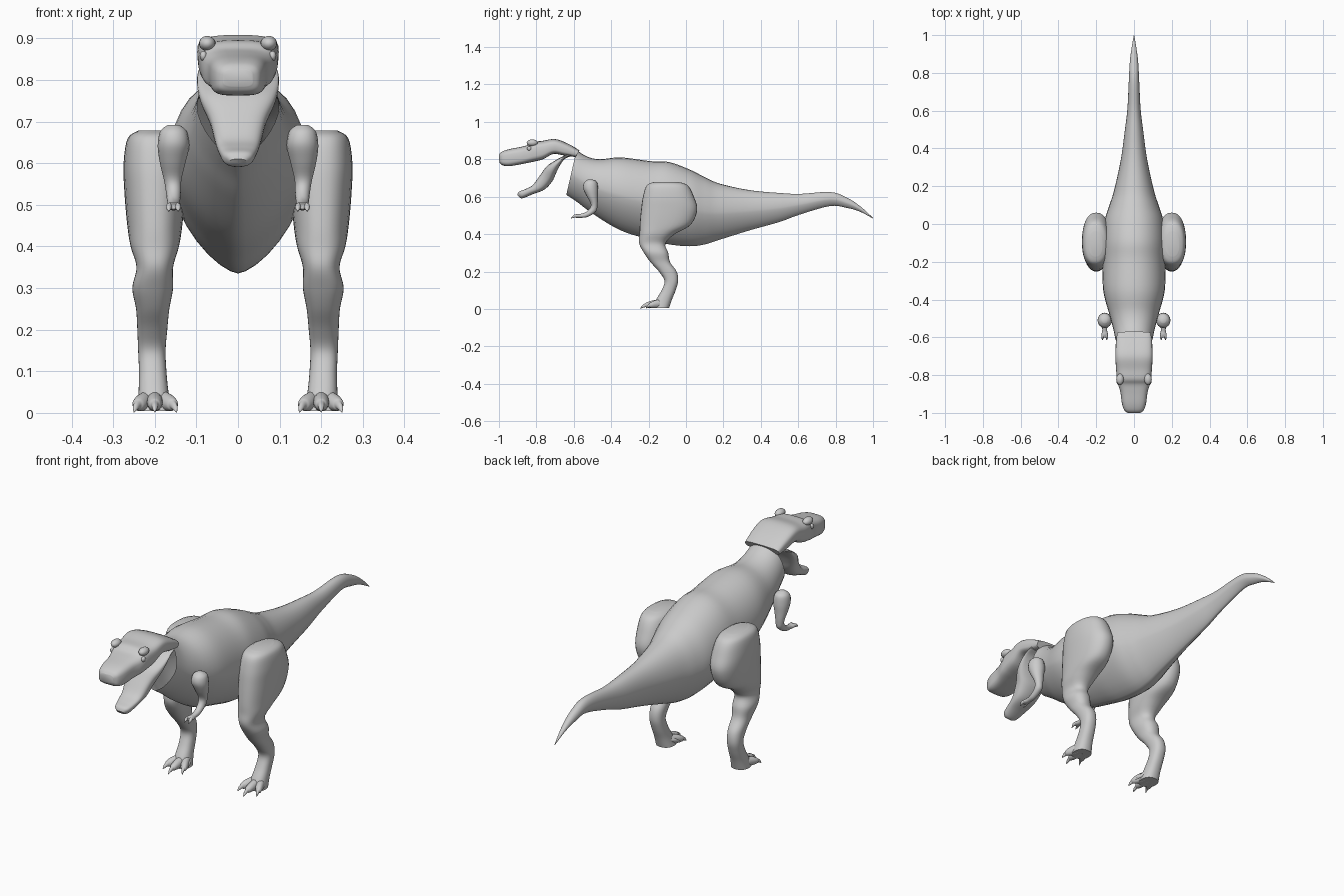
import bpy, bmesh, math
from mathutils import Vector

grey = bpy.data.materials.new("plain grey")
grey.diffuse_color = (0.6, 0.6, 0.6, 1)


def finish(bm, name):
    bmesh.ops.recalc_face_normals(bm, faces=bm.faces)
    me = bpy.data.meshes.new(name)
    bm.to_mesh(me)
    bm.free()
    me.materials.append(grey)
    ob = bpy.data.objects.new(name, me)
    bpy.context.collection.objects.link(ob)
    bpy.ops.object.select_all(action='DESELECT')
    ob.select_set(True)
    bpy.context.view_layer.objects.active = ob
    bpy.ops.object.shade_smooth_by_angle(angle=math.radians(42))
    return ob


def dense(rows, n):
    # Catmull-Rom interpolation of the station values
    out = []
    for i in range(len(rows) - 1):
        a, b, c, d = (rows[max(i - 1, 0)], rows[i], rows[i + 1], rows[min(i + 2, len(rows) - 1)])
        for k in range(n):
            t = k / n
            out.append([0.5 * (2 * q + (r - p) * t + (2 * p - 5 * q + 4 * r - s) * t * t
                               + (3 * q - p - 3 * r + s) * t ** 3) for p, q, r, s in zip(a, b, c, d)])
    out.append(list(rows[-1]))
    return out


def loft(name, rows, pt=2.2, pb=2.2, side=1, n=5, seg=32, caps=(True, True)):
    # each station: centre x, half width, upper y and z, lower y and z
    bm = bmesh.new()
    rings = []
    for cx, w, yt, zt, yb, zb in dense(rows, n):
        top, bot = Vector((0, yt, zt)), Vector((0, yb, zb))
        mid, half = (top + bot) / 2, (top - bot) / 2
        ring = []
        for k in range(seg):
            a = 2 * math.pi * k / seg
            c, s = math.cos(a), math.sin(a)
            e = 2 / (pt if s >= 0 else pb)
            u = math.copysign(abs(c) ** e, c) if abs(c) > 1e-6 else 0
            v = math.copysign(abs(s) ** e, s) if abs(s) > 1e-6 else 0
            p = mid + half * v
            ring.append(bm.verts.new((side * (cx + max(w, 0.0005) * u), p.y, max(p.z, 0))))
        rings.append(ring)
    for r, q in zip(rings, rings[1:]):
        for k in range(seg):
            j = (k + 1) % seg
            bm.faces.new((r[k], r[j], q[j], q[k]))
    if caps[0]:
        bm.faces.new(rings[0])
    if caps[1]:
        bm.faces.new(rings[-1])
    return finish(bm, name)


def blob(name, loc, size):
    bm = bmesh.new()
    bmesh.ops.create_uvsphere(bm, u_segments=16, v_segments=10, radius=1)
    for v in bm.verts:
        v.co = Vector(loc) + Vector(a * b for a, b in zip(v.co, size))
    return finish(bm, name)


# body and tail, open at the neck
body = [(-.585, .85, -.64, .61, .098), (-.53, .815, -.58, .57, .11), (-.46, .80, -.50, .51, .13),
        (-.35, .81, -.35, .42, .163), (-.19, .79, -.19, .37, .165), (-.09, .785, -.09, .345, .165),
        (.02, .745, .02, .335, .155), (.10, .705, .10, .345, .13), (.18, .67, .18, .37, .105),
        (.34, .635, .34, .42, .07), (.50, .62, .50, .465, .048), (.61, .615, .61, .505, .035),
        (.77, .625, .77, .55, .027), (.86, .595, .86, .54, .022), (.93, .55, .93, .52, .013),
        (1.0, .487, 1.0, .483, .001)]
loft("body_and_tail", [(0, w, a, b, c, d) for a, b, c, d, w in body], 2.1, 1.5, caps=(False, True))

# upper head with the back of the neck
head = [(-1.0, .825, -.998, .785, .035), (-.985, .84, -.985, .77, .052), (-.95, .853, -.95, .763, .064),
        (-.89, .865, -.89, .772, .072), (-.85, .875, -.85, .78, .084), (-.82, .893, -.82, .786, .09),
        (-.77, .898, -.765, .80, .095), (-.70, .908, -.71, .828, .098), (-.63, .883, -.65, .82, .096),
        (-.57, .848, -.59, .812, .09)]
loft("upper_head", [(0, w, a, b, c, d) for a, b, c, d, w in head], 3.2, 4)

# lower jaw and throat
jaw = [(-.62, .83, -.62, .815, .095), (-.66, .815, -.65, .80, .098), (-.705, .79, -.675, .765, .097),
       (-.745, .762, -.695, .725, .088), (-.78, .715, -.715, .682, .068), (-.82, .662, -.757, .638, .055),
       (-.86, .64, -.82, .613, .046), (-.892, .627, -.868, .593, .036), (-.902, .61, -.885, .592, .02)]
loft("lower_jaw", [(0, w, a, b, c, d) for a, b, c, d, w in jaw], 3, 2.4)

# leg stations: centre x, half width, front y, back y, height
leg = [(.20, .042, -.18, -.09, .005), (.203, .036, -.16, -.075, .05), (.205, .033, -.13, -.055, .10),
       (.207, .033, -.115, -.042, .15), (.206, .036, -.145, -.05, .20), (.205, .040, -.19, -.085, .25),
       (.205, .049, -.225, -.095, .30), (.20, .044, -.25, -.11, .35), (.20, .058, -.248, -.06, .40),
       (.20, .066, -.247, .025, .45), (.20, .073, -.24, .06, .53), (.20, .075, -.23, .042, .60),
       (.203, .062, -.21, .01, .66), (.203, .035, -.17, -.04, .679)]
# arm stations: centre x, half width, front y and z, back y and z
arm = [(.155, .014, -.525, .692, -.50, .692), (.155, .032, -.545, .675, -.477, .678),
       (.155, .038, -.55, .645, -.47, .64), (.157, .031, -.532, .605, -.471, .60),
       (.157, .021, -.51, .565, -.473, .555), (.155, .018, -.513, .54, -.482, .52),
       (.155, .015, -.535, .518, -.525, .492), (.155, .013, -.565, .508, -.562, .487),
       (.155, .017, -.585, .507, -.585, .487), (.155, .010, -.60, .502, -.60, .49)]

for side, tag in ((1, "right"), (-1, "left")):
    loft(tag + "_leg", [(x, w, f, z, b, z) for x, w, f, b, z in leg], 2.4, 2.3, side)
    loft(tag + "_arm", arm, 2, 2, side, seg=16)

    # toes with downturned claws
    for i, (dx, tip) in enumerate(((-.042, -.215), (0, -.245), (.04, -.215))):
        x0, y0 = .20 + dx * .4, -.13
        rows = []
        for t, w, zt, zb in ((0, .02, .055, .004), (.45, .019, .045, .004), (.68, .015, .036, .006),
                             (.76, .009, .03, .009), (.9, .006, .02, .005), (1, .001, .003, .001)):
            y = y0 + (tip - y0) * t
            rows.append((x0 + (.20 + dx * 1.25 - x0) * t, w, y, zt, y, zb))
        loft(f"{tag}_toe_{i + 1}", rows, 2, 2, side, 4, 14)
    # small inner claw
    loft(tag + "_inner_claw", [(.175, .009, -.12, .045, -.12, .022), (.16, .008, -.145, .036, -.145, .018),
                               (.15, .001, -.17, .018, -.17, .014)], 2, 2, side, 4, 12)
    # fingers
    for i, dx in enumerate((-.011, .011)):
        loft(f"{tag}_finger_{i + 1}", [(.155 + dx * .6, .008, -.58, .506, -.58, .49),
                                       (.155 + dx, .007, -.60, .503, -.60, .487),
                                       (.155 + dx, .001, -.615, .486, -.615, .483)], 2, 2, side, 4, 10)
    # brow, eye and nostril
    blob(tag + "_brow", (side * .074, -.822, .888), (.02, .03, .018))
    blob(tag + "_eye", (side * .083, -.838, .858), (.009, .012, .012))
    blob(tag + "_nostril", (side * .022, -.988, .822), (.006, .008, .009))
